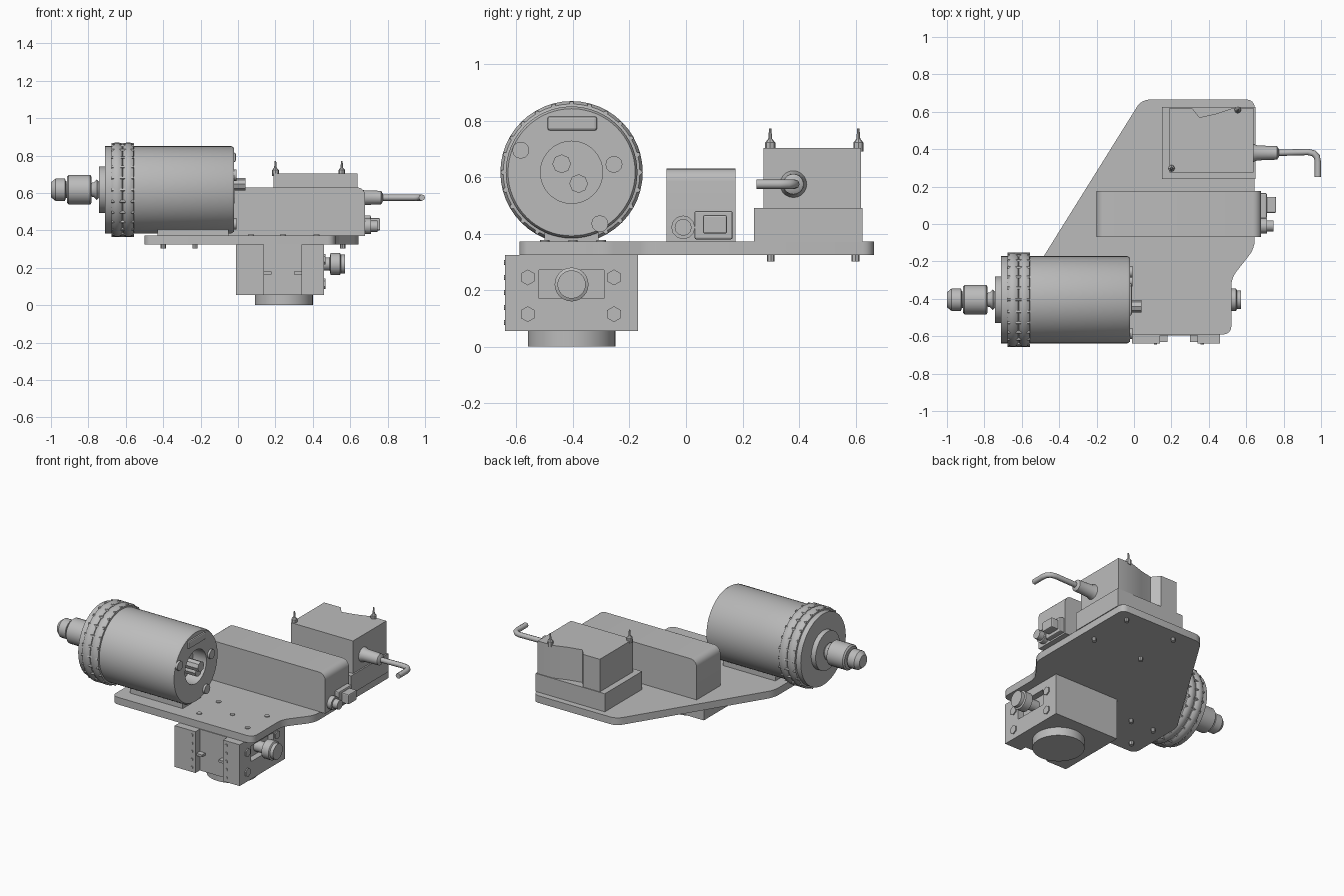
import bpy, bmesh, math
from mathutils import Vector, Matrix

cube = bpy.data.objects.get("Cube")
if cube:
    bpy.data.objects.remove(cube, do_unlink=True)

metal = bpy.data.materials.new("plain grey metal")
metal.use_nodes = True
GREY = (0.5, 0.5, 0.5, 1)
metal.diffuse_color = GREY
metal.node_tree.nodes["Principled BSDF"].inputs["Base Color"].default_value = GREY


def finish(name, bm, smooth=False):
    bmesh.ops.recalc_face_normals(bm, faces=bm.faces)
    mesh = bpy.data.meshes.new(name)
    bm.to_mesh(mesh)
    bm.free()
    mesh.materials.append(metal)
    ob = bpy.data.objects.new(name, mesh)
    bpy.context.collection.objects.link(ob)
    if smooth:
        bpy.ops.object.select_all(action='DESELECT')
        ob.select_set(True)
        bpy.context.view_layer.objects.active = ob
        bpy.ops.object.shade_smooth_by_angle(angle=math.radians(35))
    return ob


def box(name, x, y, z, bevel=0):
    """Box from (min, max) ranges."""
    bm = bmesh.new()
    bmesh.ops.create_cube(bm, size=1)
    for v in bm.verts:
        v.co = [r[0] + (c + 0.5) * (r[1] - r[0]) for c, r in zip(v.co, (x, y, z))]
    if bevel:
        bmesh.ops.bevel(bm, geom=bm.edges[:], offset=bevel, segments=2,
                        affect='EDGES', profile=0.5)
    return finish(name, bm)


def prism(name, points, z0, z1, corner=0):
    """Extruded outline with rounded upright corners."""
    bm = bmesh.new()
    face = bm.faces.new([bm.verts.new((x, y, z0)) for x, y in points])
    top = bmesh.ops.extrude_face_region(bm, geom=[face])["geom"]
    for v in top:
        if isinstance(v, bmesh.types.BMVert):
            v.co.z = z1
    if corner:
        upright = [e for e in bm.edges if abs(e.verts[0].co.z - e.verts[1].co.z) > 0.01]
        bmesh.ops.bevel(bm, geom=upright, offset=corner, segments=4,
                        affect='EDGES', profile=0.5)
    return finish(name, bm, True)


def lathe(name, profile, centre, axis='X', sides=48):
    """Turned part: profile is (distance along axis, radius)."""
    bm = bmesh.new()
    verts = [bm.verts.new((r, 0, a)) for a, r in profile]
    edges = [bm.edges.new(p) for p in zip(verts, verts[1:])]
    bmesh.ops.spin(bm, geom=verts + edges, cent=(0, 0, 0), axis=(0, 0, 1),
                   angle=math.tau, steps=sides, use_duplicate=False)
    bmesh.ops.remove_doubles(bm, verts=bm.verts, dist=0.0001)
    if axis != 'Z':
        turn = Matrix.Rotation(math.pi / 2, 4, 'Y' if axis == 'X' else 'X')
        bmesh.ops.transform(bm, matrix=turn, verts=bm.verts)
    bmesh.ops.translate(bm, vec=Vector(centre), verts=bm.verts)
    return finish(name, bm, True)


def rod(name, a, b, r, centre, axis='X', sides=20):
    return lathe(name, [(a, 0), (a, r), (b, r), (b, 0)], centre, axis, sides)


# Mounting plate
prism("mounting_plate", [(-0.5, -0.59), (0.52, -0.59), (0.52, -0.29), (0.645, -0.13),
                         (0.645, 0.665), (0.04, 0.665), (-0.5, -0.2)], 0.325, 0.372, 0.04)
for x in (0.07, 0.42):
    for y in (-0.5, -0.3):
        rod("plate_screw", 0.37, 0.377, 0.016, (x, y, 0), 'Z', 12)
rod("plate_centre_screw", 0.37, 0.377, 0.016, (0.24, -0.4, 0), 'Z', 12)
for x, y in ((-0.4, -0.5), (-0.23, -0.5), (-0.4, -0.3), (-0.23, -0.3),
             (0.2, 0.3), (0.2, 0.6), (0.56, 0.3), (0.56, 0.6)):
    rod("underside_bolt", 0.302, 0.33, 0.014, (x, y, 0), 'Z', 8)

# Motor: body with a hollow end, ribbed collar, shaft and coupling
MOTOR = (0, -0.405, 0.617)
lathe("motor_body", [(-0.71, 0), (-0.71, 0.233), (-0.035, 0.233), (-0.022, 0.225),
                     (-0.022, 0.11), (-0.12, 0.11), (-0.12, 0)], MOTOR, sides=64)
for x in (-0.647, -0.587):
    lathe("motor_rib", [(x - 0.032, 0.225), (x - 0.028, 0.242), (x - 0.012, 0.252),
                        (x + 0.012, 0.252), (x + 0.028, 0.242), (x + 0.032, 0.225)], MOTOR)
    for i in range(24):
        t = i * math.tau / 24
        y, z = MOTOR[1] + 0.243 * math.cos(t), MOTOR[2] + 0.243 * math.sin(t)
        rod("rib_tooth", x - 0.03, x + 0.03, 0.009, (0, y, z), 'X', 5)
rod("motor_boss", -0.742, -0.70, 0.125, MOTOR, sides=40)
lathe("motor_shaft", [(-0.74, 0), (-0.74, 0.04), (-0.755, 0.055), (-0.77, 0.04),
                      (-0.79, 0.035), (-0.79, 0)], MOTOR, sides=20)
lathe("shaft_coupling", [(-0.782, 0), (-0.782, 0.068), (-0.79, 0.08), (-0.905, 0.08),
                         (-0.913, 0.07), (-0.913, 0.045), (-0.92, 0.045), (-0.925, 0.06),
                         (-0.975, 0.06), (-1, 0.04), (-1, 0)], MOTOR, sides=24)
for dy, dz in ((0.035, 0.03), (-0.025, -0.04)):
    rod("terminal_post", -0.12, 0.04 if dz > 0 else -0.02, 0.033,
        (0, MOTOR[1] - dy, MOTOR[2] + dz), 'X', 8)
for y, z in ((-0.585, 0.695), (-0.255, 0.645), (-0.305, 0.435)):
    rod("motor_end_bolt", -0.03, -0.008, 0.03, (0, y, z), 'X', 12)
box("motor_end_latch", (-0.04, -0.012), (-0.49, -0.315), (0.765, 0.815), 0.008)
box("motor_foot", (-0.43, -0.05), (-0.5, -0.31), (0.37, 0.41))

# Long housing with rounded ends and its connectors
bm = bmesh.new()
bmesh.ops.create_cube(bm, size=1)
for v in bm.verts:
    v.co = (0.24 + v.co.x * 0.88, 0.053 + v.co.y * 0.245, 0.5 + v.co.z * 0.26)
ends = [e for e in bm.edges if all(v.co.z > 0.6 for v in e.verts)
        and abs(e.verts[0].co.x - e.verts[1].co.x) < 0.01]
bmesh.ops.bevel(bm, geom=ends, offset=0.045, segments=6, affect='EDGES', profile=0.5)
finish("long_housing", bm, True)
lathe("round_connector", [(0.67, 0), (0.67, 0.042), (0.71, 0.042), (0.71, 0.03),
                          (0.745, 0.03), (0.745, 0)], (0, -0.01, 0.422), sides=12)
box("connector_block", (0.67, 0.71), (0.03, 0.165), (0.38, 0.48), 0.006)
box("connector_plug", (0.70, 0.76), (0.06, 0.145), (0.4, 0.465), 0.006)

# Rear unit: base, notched cover, corner screws and bent cable
box("rear_base", (0.15, 0.65), (0.24, 0.625), (0.37, 0.49))
prism("rear_cover", [(0.19, 0.275), (0.64, 0.275), (0.64, 0.62), (0.53, 0.62),
                     (0.44, 0.59), (0.35, 0.57), (0.31, 0.62), (0.19, 0.62)], 0.48, 0.703)
for x, y in ((0.2, 0.298), (0.555, 0.61)):
    lathe("cover_screw", [(0.69, 0), (0.69, 0.018), (0.722, 0.018), (0.735, 0.007),
                          (0.772, 0.004), (0.772, 0)], (x, y, 0), 'Z', 8)
lathe("cable_gland", [(0.62, 0), (0.62, 0.055), (0.66, 0.04), (0.765, 0.036),
                      (0.775, 0.02), (0.775, 0)], (0, 0.38, 0.575), sides=20)
curve = bpy.data.curves.new("bent_cable", 'CURVE')
curve.dimensions = '3D'
curve.bevel_depth = 0.017
curve.bevel_resolution = 2
curve.use_fill_caps = True
line = curve.splines.new('POLY')
path = [(0.75, 0.38), (0.93, 0.385), (0.96, 0.378), (0.978, 0.36), (0.983, 0.33), (0.983, 0.25)]
line.points.add(len(path) - 1)
for p, (x, y) in zip(line.points, path):
    p.co = (x, y, 0.575, 1)
curve.materials.append(metal)
bpy.context.collection.objects.link(bpy.data.objects.new("bent_cable", curve))

# Gearbox under the plate, with a pocket in its side
gear = box("gearbox_body", (-0.01, 0.46), (-0.595, -0.17), (0.055, 0.325))
pocket = box("pocket_cutter", (0.42, 0.5), (-0.52, -0.29), (0.17, 0.272))
pocket.hide_render = True
pocket.hide_viewport = True
cut = gear.modifiers.new("pocket", 'BOOLEAN')
cut.object = pocket
cut.operation = 'DIFFERENCE'
cut.solver = 'EXACT'
for x0, x1, bolt_x, clamp_x in ((-0.01, 0.14, 0.115, 0.155), (0.34, 0.46, 0.365, 0.325)):
    box("gearbox_front_flange", (x0, x1), (-0.64, -0.59), (0.055, 0.325))
    box("gearbox_clamp", (clamp_x - 0.025, clamp_x + 0.025), (-0.63, -0.59), (0.165, 0.18))
    for i in range(5):
        rod("flange_bolt", 0.635, 0.645, 0.009, (bolt_x, 0, 0.085 + i * 0.053), 'Y', 8).location.y = 0
for ob in [o for o in bpy.data.objects if o.name.startswith("flange_bolt")]:
    front = min(v.co.y for v in ob.data.vertices)
    for v in ob.data.vertices:
        v.co.y += -0.645 - front
lathe("gearbox_output", [(0, 0), (0, 0.155), (0.06, 0.155), (0.06, 0)], (0.245, -0.405, 0), 'Z')
for y in (-0.56, -0.255):
    for z in (0.115, 0.245):
        rod("gearbox_side_bolt", 0.45, 0.467, 0.028, (0, y, z), 'X', 6)
lathe("side_knob", [(0.41, 0), (0.41, 0.035), (0.49, 0.035), (0.495, 0.06), (0.545, 0.06),
                    (0.55, 0.05), (0.572, 0.05), (0.572, 0)], (0, -0.405, 0.22), sides=24)
